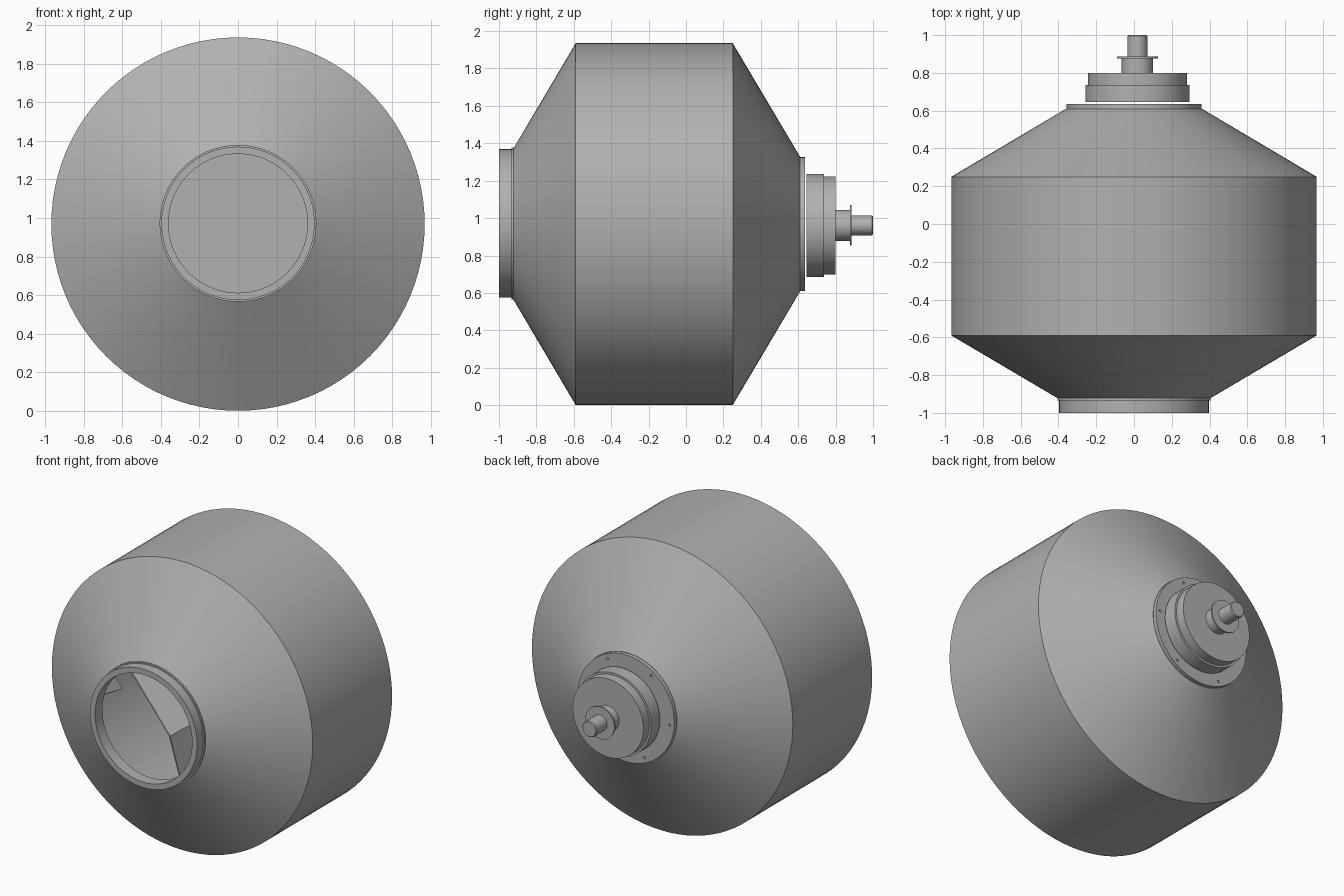
import bpy, bmesh
from math import sin, cos, pi, radians

if "Cube" in bpy.data.objects:
    bpy.data.objects.remove(bpy.data.objects["Cube"])

SEG = 96
CZ = 0.968
steel = bpy.data.materials.new("dark_steel")
steel.diffuse_color = (0.44, 0.44, 0.44, 1)
steel.use_nodes = True
steel.node_tree.nodes["Principled BSDF"].inputs["Base Color"].default_value = steel.diffuse_color


def finish(name, bm, smooth=True):
    bmesh.ops.remove_doubles(bm, verts=bm.verts, dist=1e-5)
    bmesh.ops.recalc_face_normals(bm, faces=bm.faces)
    me = bpy.data.meshes.new(name)
    bm.to_mesh(me)
    bm.free()
    me.materials.append(steel)
    ob = bpy.data.objects.new(name, me)
    bpy.context.collection.objects.link(ob)
    if smooth:
        bpy.ops.object.select_all(action='DESELECT')
        ob.select_set(True)
        bpy.context.view_layer.objects.active = ob
        bpy.ops.object.shade_smooth_by_angle(angle=radians(25))
    return ob


def lathe(name, profile, closed=False, cx=0.0, cz=CZ, smooth=True):
    """Revolve (radius, y) points around an axis parallel to y."""
    bm = bmesh.new()
    vs = [bm.verts.new((cx + r, y, cz)) for r, y in profile]
    pairs = list(zip(vs, vs[1:]))
    if closed:
        pairs.append((vs[-1], vs[0]))
    edges = [bm.edges.new(p) for p in pairs]
    bmesh.ops.spin(bm, geom=vs + edges, cent=(cx, 0, cz), axis=(0, 1, 0),
                   angle=2 * pi, steps=SEG, use_merge=True)
    return finish(name, bm, smooth)


# Double-cone drum shell with wall thickness
lathe("drum_shell", [(0.40, -0.925), (0.967, -0.59), (0.967, 0.25), (0.36, 0.61),
                     (0.345, 0.605), (0.955, 0.244), (0.955, -0.584), (0.38, -0.925)], True)

# Mouth: neck ring and thin collar
lathe("mouth_ring", [(0.397, -1.0), (0.397, -0.934), (0.406, -0.934), (0.406, -0.922),
                     (0.36, -0.922), (0.36, -1.0)], True, 0, 0.972)

# Rear plate with six bolt holes, and the inner cover that closes the drum
lathe("inner_cover", [(0, 0.592), (0.366, 0.592), (0.356, 0.608), (0, 0.608)])
plate = lathe("rear_plate", [(0, 0.609), (0.358, 0.609), (0.358, 0.635), (0, 0.635)],
              smooth=False)
bm = bmesh.new()
for k in range(6):
    a = radians(5 + 60 * k)
    ring = []
    for y in (0.62, 0.66):
        ring.append([bm.verts.new((0.325 * cos(a) + 0.008 * cos(t * pi / 8), y,
                                   CZ + 0.325 * sin(a) + 0.008 * sin(t * pi / 8)))
                     for t in range(16)])
    for i in range(16):
        j = (i + 1) % 16
        bm.faces.new((ring[0][i], ring[0][j], ring[1][j], ring[1][i]))
    bm.faces.new(ring[0])
    bm.faces.new(ring[1])
cutter = finish("bolt_hole_cutter", bm, False)
cutter.hide_render = True
cutter.hide_set(True)
mod = plate.modifiers.new("bolt_holes", 'BOOLEAN')
mod.object = cutter
mod.operation = 'DIFFERENCE'
mod.solver = 'EXACT'

# Gearbox hub and output shaft, slightly off the drum axis
HX, HZ = 0.018, 0.961
lathe("gearbox_hub", [(0, 0.645), (0.276, 0.645), (0.276, 0.737), (0.262, 0.737),
                      (0.262, 0.80), (0, 0.80)], False, HX, HZ)
lathe("drive_shaft", [(0, 0.80), (0.083, 0.80), (0.083, 0.876), (0.108, 0.876),
                      (0.108, 0.886), (0.053, 0.886), (0.053, 0.994), (0.048, 1.0),
                      (0, 1.0)], False, HX, HZ)


# Folded mixing blades inside the drum: a rear set and a front set
def blades(name, points, count=3):
    for k in range(count):
        bm = bmesh.new()
        a, b, c, f, d, e = [
            bm.verts.new((r * cos(radians(g + 360 / count * k)), y,
                          CZ + r * sin(radians(g + 360 / count * k))))
            for r, g, y in points]
        bm.faces.new((a, b, d, f))
        bm.faces.new((b, c, e, d))
        ob = finish("%s_%d" % (name, k + 1), bm, False)
        ob.modifiers.new("thickness", 'SOLIDIFY').thickness = 0.01


blades("rear_blade", [(0.95, 198, 0.16), (0.63, 230, -0.14), (0.95, 248, -0.06),
                      (0.80, 205, 0.32), (0.64, 231, 0.32), (0.80, 248, 0.32)])
blades("front_blade", [(0.90, 165, -0.42), (0.58, 190, -0.42), (0.93, 192, -0.50),
                       (0.79, 165, -0.68), (0.60, 186, -0.68), (0.79, 192, -0.68)])
